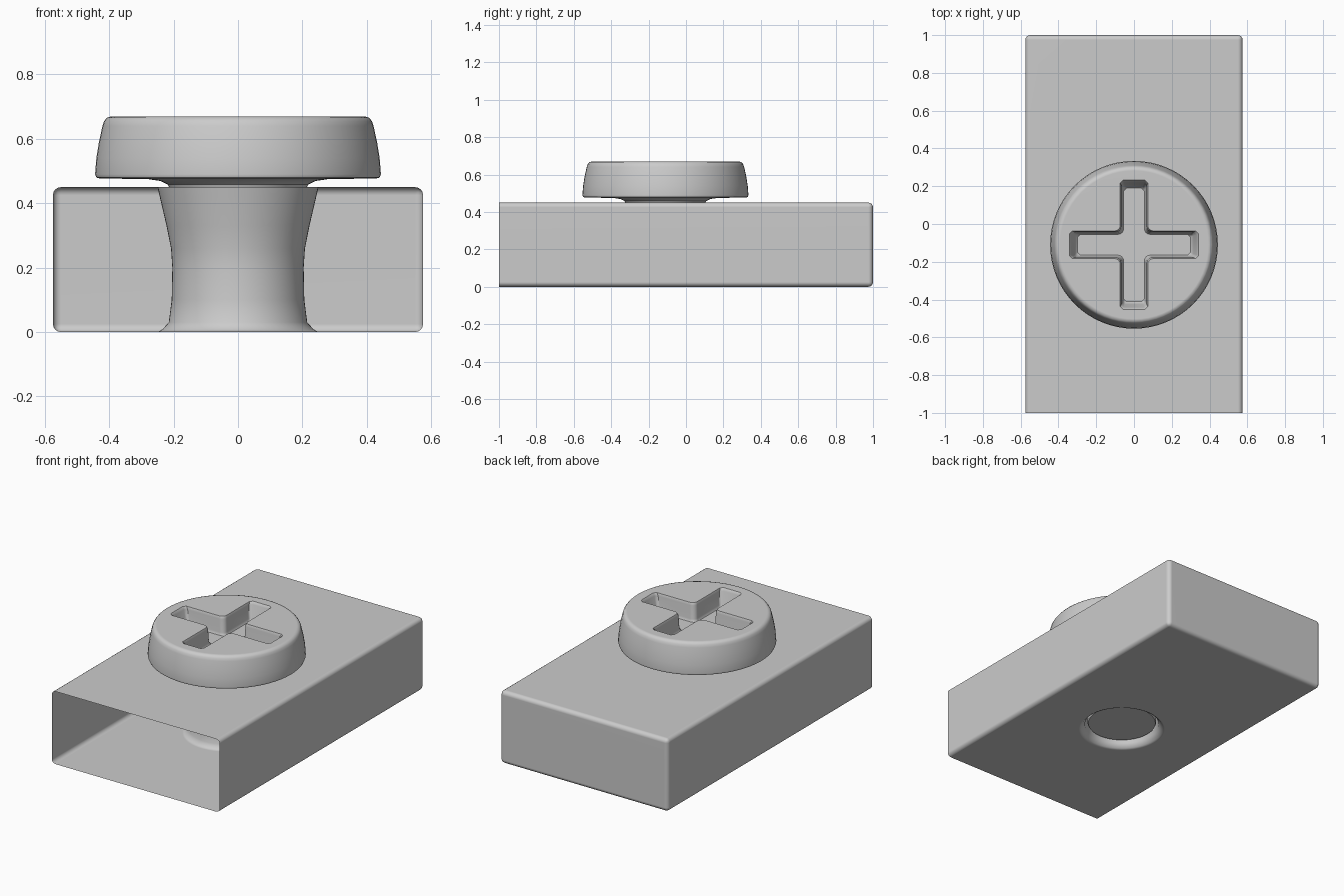
import bpy, bmesh
from math import sin, cos, pi

if "Cube" in bpy.data.objects:
    bpy.data.objects.remove(bpy.data.objects["Cube"])

CY = -0.11          # screw axis position along y
SEG = 64


def make_object(name, bm):
    bmesh.ops.recalc_face_normals(bm, faces=bm.faces)
    mesh = bpy.data.meshes.new(name)
    bm.to_mesh(mesh)
    bm.free()
    ob = bpy.data.objects.new(name, mesh)
    bpy.context.collection.objects.link(ob)
    return ob


def loft(name, rings):
    """Closed solid through a stack of equally sized point rings."""
    bm = bmesh.new()
    loops = [[bm.verts.new(p) for p in ring] for ring in rings]
    n = len(loops[0])
    for a, b in zip(loops, loops[1:]):
        for i in range(n):
            j = (i + 1) % n
            bm.faces.new((a[i], a[j], b[j], b[i]))
    bm.faces.new(loops[0][::-1])
    bm.faces.new(loops[-1])
    return make_object(name, bm)


def lathe(name, profile):
    return loft(name, [[(r * cos(2 * pi * i / SEG), CY + r * sin(2 * pi * i / SEG), z)
                        for i in range(SEG)] for r, z in profile])


def cross_ring(length, width, fillet, z):
    """Plus-shaped outline with rounded inner and outer corners."""
    pts, e = [], 0.015
    for q in range(4):
        c, s = round(cos(q * pi / 2)), round(sin(q * pi / 2))
        arm = [(length - e, -width), (length, -width + e),
               (length, width - e), (length - e, width)]
        k = width + fillet
        arm += [(k - fillet * sin(t * pi / 8), k - fillet * cos(t * pi / 8))
                for t in range(5)]
        pts += [(x * c - y * s, CY + x * s + y * c, z) for x, y in arm]
    return pts


def cut(ob, cutter):
    """Subtract the cutter and bake the result."""
    mod = ob.modifiers.new("cut", 'BOOLEAN')
    mod.operation, mod.solver, mod.object = 'DIFFERENCE', 'EXACT', cutter
    dg = bpy.context.evaluated_depsgraph_get()
    mesh = bpy.data.meshes.new_from_object(ob.evaluated_get(dg))
    ob.modifiers.clear()
    ob.data = mesh
    bpy.data.objects.remove(cutter)


def smooth(ob):
    bpy.ops.object.select_all(action='DESELECT')
    ob.select_set(True)
    bpy.context.view_layer.objects.active = ob
    bpy.ops.object.shade_smooth_by_angle(angle=0.7)
    mod = ob.modifiers.new("normals", 'WEIGHTED_NORMAL')
    mod.keep_sharp = True


# Block: rounded everywhere except around its open front
bm = bmesh.new()
bmesh.ops.create_cube(bm, size=1)
for v in bm.verts:
    v.co.x *= 1.15
    v.co.y *= 2
    v.co.z = (v.co.z + 0.5) * 0.45
edges = [e for e in bm.edges if any(v.co.y > 0 for v in e.verts)]
bmesh.ops.bevel(bm, geom=edges, offset=0.025, segments=4, profile=0.5, affect='EDGES')
block = make_object("hollow_block", bm)

# Flared screw hole through the block
cut(block, lathe("hole_cutter", [
    (0.265, 0.50), (0.25, 0.45), (0.243, 0.42), (0.222, 0.33), (0.208, 0.26),
    (0.204, 0.20), (0.206, 0.10), (0.215, 0.03), (0.235, 0.008), (0.25, 0.0), (0.25, -0.05)]))

# Open the front so the block becomes a shell
bm = bmesh.new()
bm.from_mesh(block.data)
front = [f for f in bm.faces if all(v.co.y < -0.999 for v in f.verts)]
bmesh.ops.delete(bm, geom=front, context='FACES')
bm.to_mesh(block.data)
bm.free()
smooth(block)

# Screw: shank, filleted neck and tapered head
screw = lathe("screw", [
    (0.195, 0.04), (0.20, 0.05), (0.20, 0.38), (0.206, 0.43), (0.218, 0.458),
    (0.24, 0.469), (0.28, 0.475), (0.43, 0.477), (0.44, 0.48), (0.444, 0.49),
    (0.44, 0.54), (0.432, 0.59), (0.421, 0.64), (0.416, 0.655), (0.407, 0.666), (0.392, 0.67)])

# Cross recess in the head
cut(screw, loft("recess_cutter", [
    cross_ring(0.30, 0.055, 0.03, 0.56),
    cross_ring(0.315, 0.063, 0.03, 0.575),
    cross_ring(0.33, 0.067, 0.03, 0.655),
    cross_ring(0.342, 0.073, 0.03, 0.67),
    cross_ring(0.342, 0.073, 0.03, 0.75)]))
smooth(screw)
